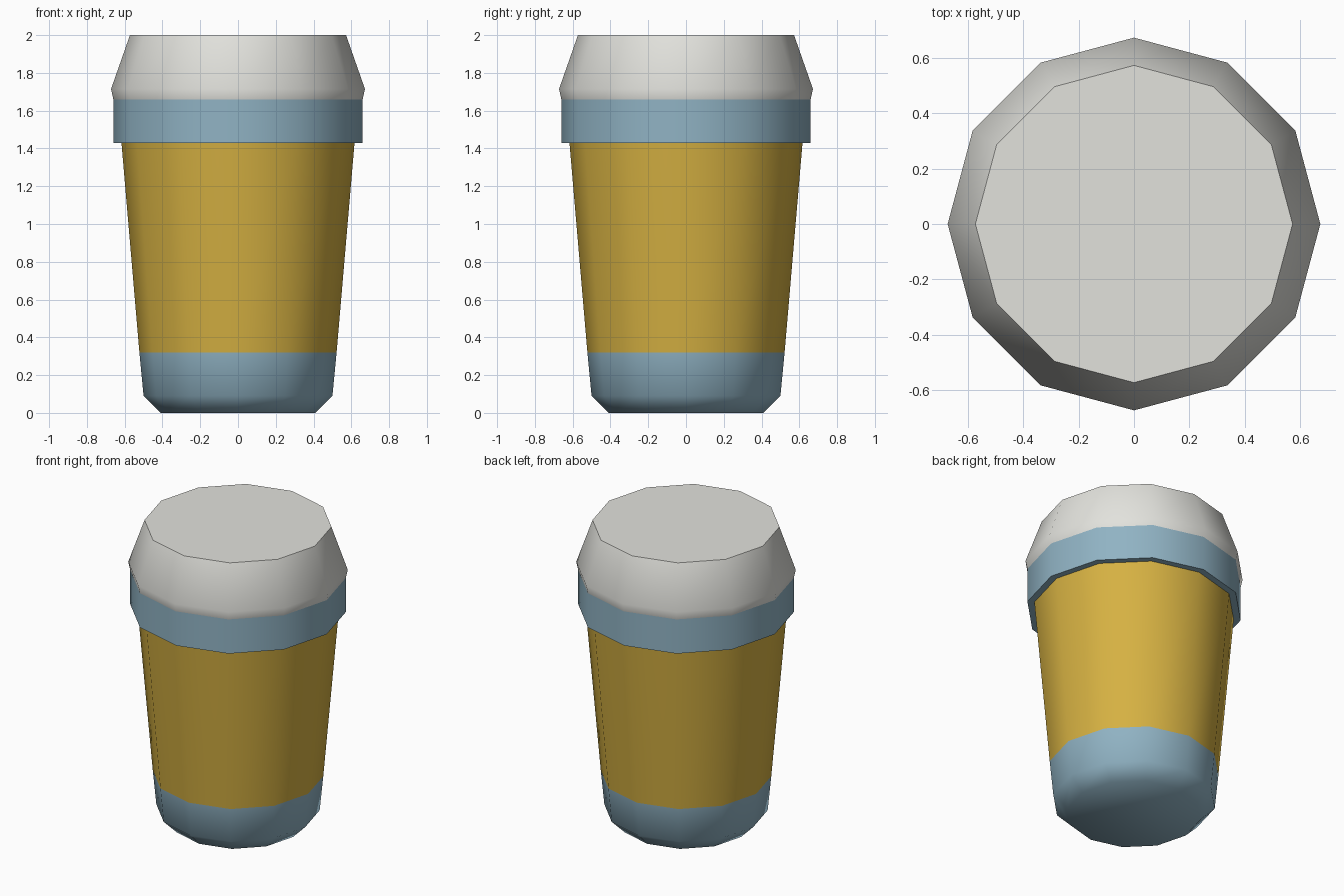
import bpy
import bmesh
from math import cos, sin, pi, radians

SIDES = 12

if "Cube" in bpy.data.objects:
    bpy.data.objects.remove(bpy.data.objects["Cube"])


def make_material(name, rgb):
    mat = bpy.data.materials.new(name)
    mat.use_nodes = True
    mat.diffuse_color = (*rgb, 1)
    mat.node_tree.nodes["Principled BSDF"].inputs["Base Color"].default_value = (*rgb, 1)
    return mat


def lathe(name, profile, mats, cap_bottom=False, cap_top=False, split=None):
    """Revolve (radius, z) points; faces above the split height use the second material."""
    bm = bmesh.new()
    rings = [[bm.verts.new((r * cos(2 * pi * i / SIDES), r * sin(2 * pi * i / SIDES), z))
              for i in range(SIDES)] for r, z in profile]
    for low, high in zip(rings, rings[1:]):
        for i in range(SIDES):
            j = (i + 1) % SIDES
            bm.faces.new((low[i], low[j], high[j], high[i]))
    if cap_bottom:
        bm.faces.new(rings[0][::-1])
    if cap_top:
        bm.faces.new(rings[-1])
    if split is not None:
        for f in bm.faces:
            f.material_index = int(f.calc_center_median().z > split)
    mesh = bpy.data.meshes.new(name)
    bm.to_mesh(mesh)
    bm.free()
    for m in mats:
        mesh.materials.append(m)
    obj = bpy.data.objects.new(name, mesh)
    bpy.context.collection.objects.link(obj)
    bpy.ops.object.select_all(action='DESELECT')
    obj.select_set(True)
    bpy.context.view_layer.objects.active = obj
    bpy.ops.object.shade_smooth_by_angle(angle=radians(55))
    return obj


blue = make_material("dusty blue", (0.28, 0.45, 0.55))
mustard = make_material("mustard yellow", (0.67, 0.44, 0.055))
white = make_material("warm white", (0.76, 0.76, 0.72))

# Tapered cup with a bevelled blue base and a mustard wall
lathe("cup_body", [(0.41, 0), (0.5, 0.09), (0.522, 0.32), (0.617, 1.43)],
      [blue, mustard], cap_bottom=True, split=0.32)

# Overhanging rim band
lathe("rim_band", [(0.617, 1.43), (0.66, 1.43), (0.66, 1.66)], [blue])

# Domed lid with a flat top
lathe("lid", [(0.66, 1.66), (0.672, 1.715), (0.572, 2)], [white], cap_top=True)
